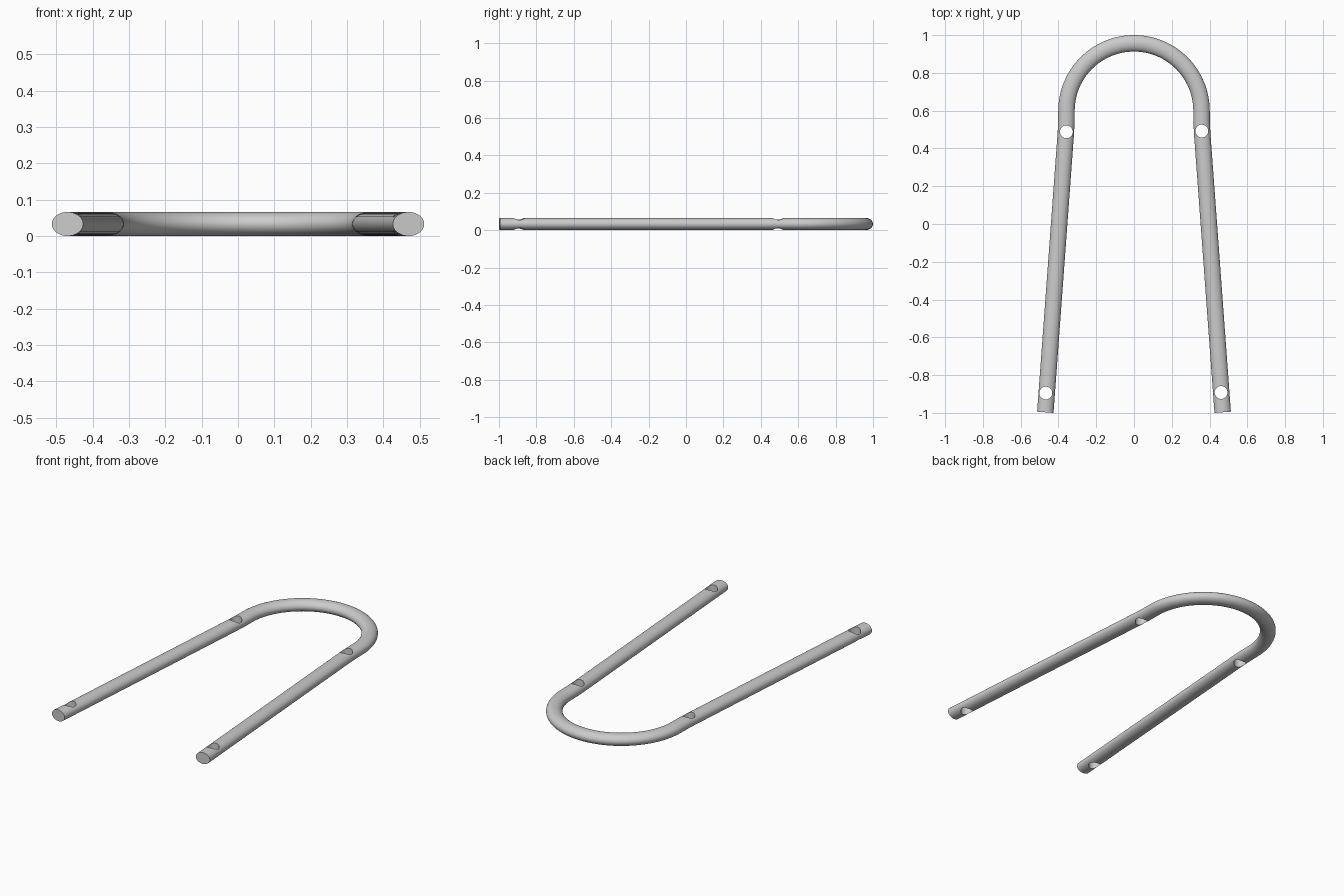
import bpy, bmesh, math
from mathutils import Vector

if "Cube" in bpy.data.objects:
    bpy.data.objects.remove(bpy.data.objects["Cube"])

HALF_W, HALF_H = 0.0435, 0.033      # oval rod section
ARC_R, ARC_Y = 0.3575, 0.599        # bend radius and centre
HOLE_R = 0.034
SIDES = 48

# Centreline: left leg, round bend, right leg
bend = [Vector((-ARC_R * math.cos(math.pi * i / 48),
                ARC_Y + ARC_R * math.sin(math.pi * i / 48), 0)) for i in range(49)]
left = [Vector((-0.4695, -0.9968, 0)), Vector((-0.361, 0.48, 0)), Vector((-0.3585, 0.53, 0))]
right = [Vector((-p.x, p.y, 0)) for p in reversed(left)]
path = left + bend + right

# Sweep the oval along the centreline
bm = bmesh.new()
rings = []
for i, p in enumerate(path):
    a, b = path[max(i - 1, 0)], path[min(i + 1, len(path) - 1)]
    t = (b - a).normalized()
    side = Vector((t.y, -t.x, 0))
    ring = []
    for k in range(SIDES):
        ang = 2 * math.pi * k / SIDES
        ring.append(bm.verts.new(p + side * HALF_W * math.cos(ang)
                                 + Vector((0, 0, HALF_H + HALF_H * math.sin(ang)))))
    rings.append(ring)
for r0, r1 in zip(rings, rings[1:]):
    for k in range(SIDES):
        n = (k + 1) % SIDES
        bm.faces.new((r0[k], r0[n], r1[n], r1[k]))
bm.faces.new(rings[0])
bm.faces.new(rings[-1])
bmesh.ops.recalc_face_normals(bm, faces=bm.faces)
mesh = bpy.data.meshes.new("bent_rod")
bm.to_mesh(mesh)
bm.free()
rod = bpy.data.objects.new("bent_rod", mesh)
bpy.context.collection.objects.link(rod)

# Four vertical through-holes
for x, y in ((-0.358, 0.488), (0.359, 0.492), (-0.467, -0.895), (0.461, -0.892)):
    bpy.ops.mesh.primitive_cylinder_add(vertices=40, radius=HOLE_R, depth=0.3,
                                        location=(x, y, HALF_H))
    cutter = bpy.context.object
    cutter.name = "hole_cutter"
    cutter.hide_render = True
    mod = rod.modifiers.new("hole", 'BOOLEAN')
    mod.operation = 'DIFFERENCE'
    mod.solver = 'EXACT'
    mod.object = cutter
    bpy.context.view_layer.objects.active = rod
    bpy.ops.object.modifier_apply(modifier=mod.name)
    bpy.data.objects.remove(cutter)

# Smooth rod, crisp hole and end edges
bpy.ops.object.select_all(action='DESELECT')
rod.select_set(True)
bpy.context.view_layer.objects.active = rod
bpy.ops.object.shade_smooth_by_angle(angle=math.radians(30))
